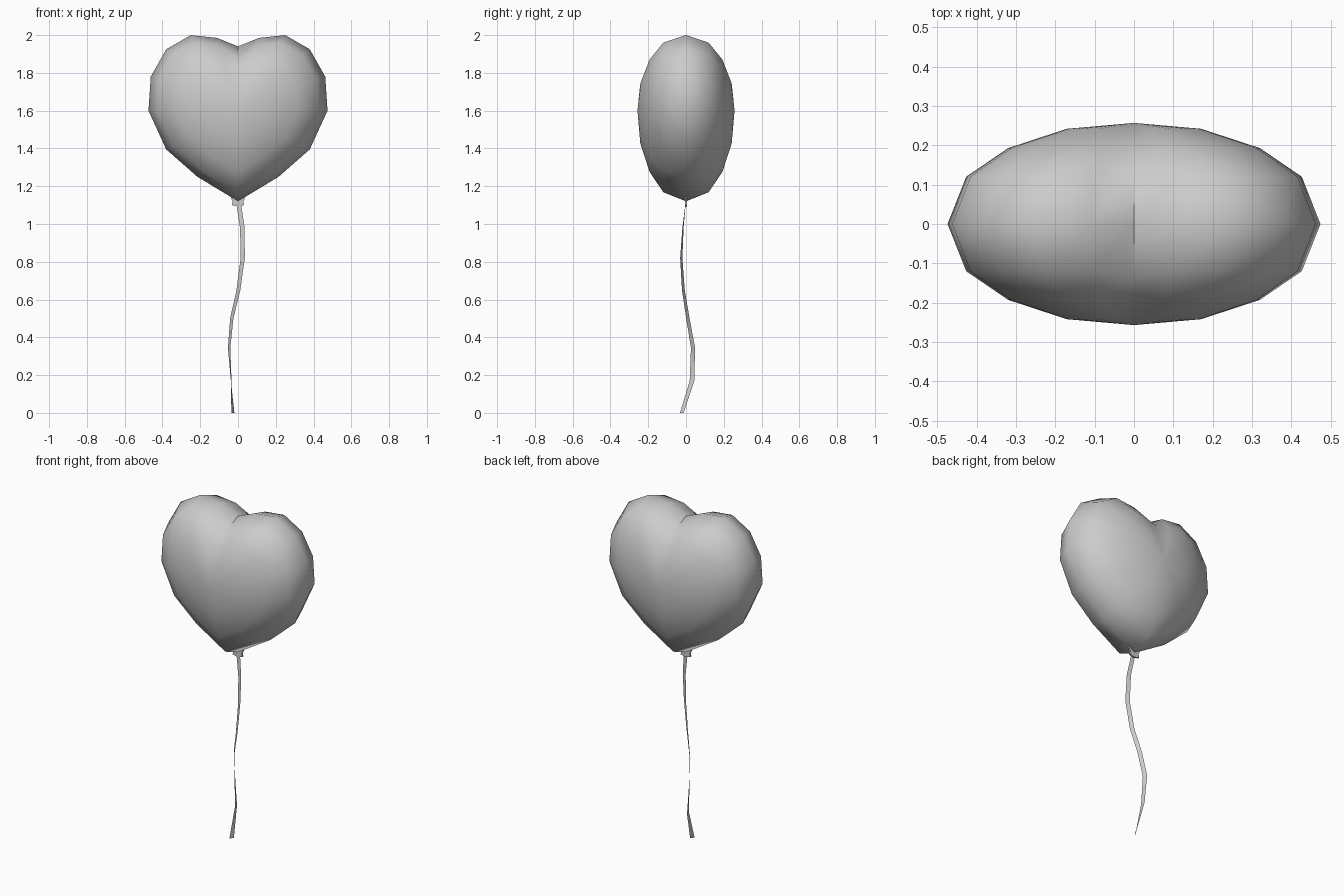
import bpy, bmesh
from math import cos, sin, radians

if "Cube" in bpy.data.objects:
    bpy.data.objects.remove(bpy.data.objects["Cube"])


def make_object(name, bm, smooth):
    for f in bm.faces:
        f.smooth = smooth
    me = bpy.data.meshes.new(name)
    bm.to_mesh(me)
    bm.free()
    ob = bpy.data.objects.new(name, me)
    bpy.context.collection.objects.link(ob)
    return ob


# Heart balloon: half outline (x, z), mirrored, then shrunk in rings to front and back
CZ = 1.60
half = [(0, 1.94), (0.11, 1.985), (0.25, 2.0), (0.38, 1.925), (0.462, 1.78),
        (0.474, 1.60), (0.38, 1.395), (0.215, 1.25), (0, 1.12)]
outline = half + [(-x, z) for x, z in half[-2:0:-1]]
levels = [(0.12, 0.90), (0.193, 0.675), (0.242, 0.36)]
rings = [(-y, s) for y, s in reversed(levels)] + [(0, 1)] + levels

bm = bmesh.new()
grid = []
for y, s in rings:
    row = []
    for i, (x, z) in enumerate(outline):
        yy, zz = y, CZ + (z - CZ) * s
        if i == 0 and abs(y) == 0.12:      # deeper end of the top crease
            yy, zz = y * 1.15, 1.88
        row.append(bm.verts.new((x * s, yy, zz)))
    grid.append(row)
n = len(outline)
for a, b in zip(grid, grid[1:]):
    for i in range(n):
        j = (i + 1) % n
        bm.faces.new((a[i], a[j], b[j], b[i]))
for row, y in ((grid[0], -0.257), (grid[-1], 0.257)):
    pole = bm.verts.new((0, y, CZ))
    for i in range(n):
        bm.faces.new((row[i], row[(i + 1) % n], pole))
bmesh.ops.recalc_face_normals(bm, faces=bm.faces[:])
for k in (2, 3):                           # sharp crease between the lobes
    bm.edges.get((grid[k][0], grid[k + 1][0])).smooth = False
make_object("heart_balloon", bm, True)

# Flat tab under the balloon
bm = bmesh.new()
tab = [(-0.04, 1.145), (-0.028, 1.12), (-0.033, 1.1), (0, 1.092),
       (0.033, 1.1), (0.028, 1.12), (0.04, 1.145)]
face = bm.faces.new([bm.verts.new((x, -0.005, z)) for x, z in tab])
ext = bmesh.ops.extrude_face_region(bm, geom=[face])
for v in ext["geom"]:
    if isinstance(v, bmesh.types.BMVert):
        v.co.y = 0.005
bmesh.ops.recalc_face_normals(bm, faces=bm.faces[:])
make_object("balloon_tab", bm, False)

# Thin twisting ribbon: (x, y, z, twist in degrees)
path = [(0.0, 0.0, 1.13, 0), (0.023, -0.016, 0.98, -15), (0.025, -0.025, 0.82, -28),
        (0.002, -0.014, 0.65, -36), (-0.033, 0.010, 0.50, -46),
        (-0.047, 0.037, 0.345, -60), (-0.036, 0.032, 0.17, -82),
        (-0.027, -0.022, 0.0, -130)]
W = 0.0125
bm = bmesh.new()
prev = None
for x, y, z, t in path:
    c, s = W * cos(radians(t)), W * sin(radians(t))
    pair = (bm.verts.new((x - c, y - s, z)), bm.verts.new((x + c, y + s, z)))
    if prev:
        bm.faces.new((prev[0], pair[0], pair[1], prev[1]))
    prev = pair
make_object("ribbon", bm, True)
